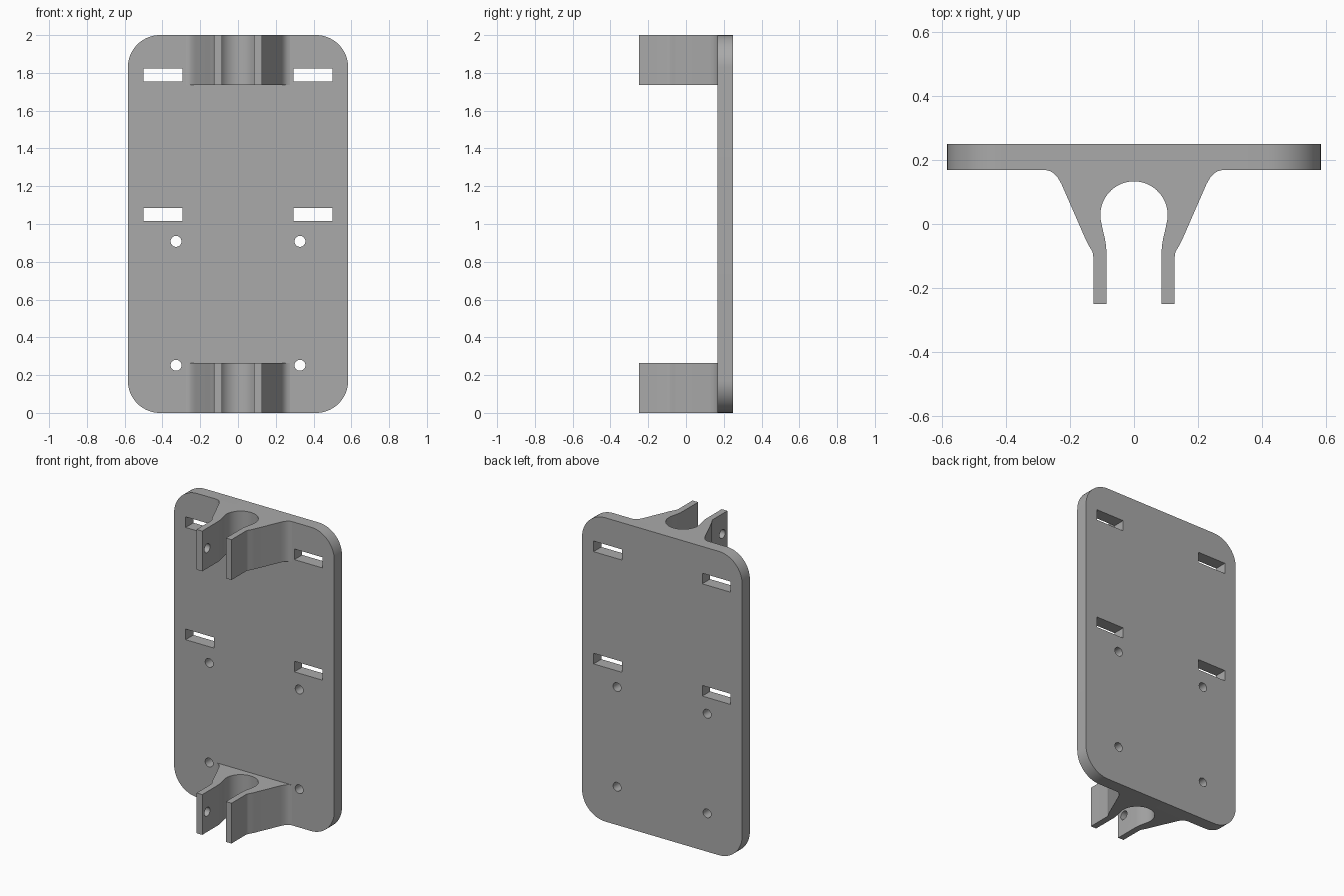
import bpy, bmesh
from math import sin, cos, radians, pi
from mathutils import Matrix, Vector

cube = bpy.data.objects.get("Cube")
if cube:
    bpy.data.objects.remove(cube, do_unlink=True)

# Single grey plastic
grey = bpy.data.materials.new("grey_plastic")
grey.use_nodes = True
colour = (0.4, 0.4, 0.4, 1)
grey.diffuse_color = colour
grey.node_tree.nodes["Principled BSDF"].inputs["Base Color"].default_value = colour


def prism(name, points, along):
    """Closed prism from a 3D outline pushed along a vector."""
    bm = bmesh.new()
    face = bm.faces.new([bm.verts.new(p) for p in points])
    pushed = bmesh.ops.extrude_face_region(bm, geom=[face])["geom"]
    bmesh.ops.translate(bm, vec=along,
                        verts=[v for v in pushed if isinstance(v, bmesh.types.BMVert)])
    bmesh.ops.recalc_face_normals(bm, faces=bm.faces)
    return finish(name, bm)


def finish(name, bm):
    mesh = bpy.data.meshes.new(name)
    bm.to_mesh(mesh)
    bm.free()
    mesh.materials.append(grey)
    obj = bpy.data.objects.new(name, mesh)
    bpy.context.collection.objects.link(obj)
    return obj


def box_cutter(center, size):
    bm = bmesh.new()
    bmesh.ops.create_cube(bm, size=1, matrix=Matrix.Translation(center) @ Matrix.Diagonal((*size, 1)))
    return finish("slot_cutter", bm)


def round_cutter(center, axis, depth, radius=0.029):
    bm = bmesh.new()
    turn = Matrix.Rotation(pi / 2, 4, axis)
    bmesh.ops.create_cone(bm, cap_ends=True, segments=32, radius1=radius, radius2=radius,
                          depth=depth, matrix=Matrix.Translation(center) @ turn)
    return finish("hole_cutter", bm)


def cut(obj, cutters):
    bpy.context.view_layer.objects.active = obj
    for cutter in cutters:
        cutter.hide_render = True
        mod = obj.modifiers.new("cut", 'BOOLEAN')
        mod.operation = 'DIFFERENCE'
        mod.solver = 'EXACT'
        mod.object = cutter
        bpy.ops.object.modifier_apply(modifier=mod.name)
        bpy.data.objects.remove(cutter, do_unlink=True)


def smooth(obj):
    bpy.ops.object.select_all(action='DESELECT')
    obj.select_set(True)
    bpy.context.view_layer.objects.active = obj
    bpy.ops.object.shade_smooth_by_angle(angle=radians(25))


# Back plate with rounded corners
half, front, back, corner = 0.583, 0.168, 0.249, 0.17
outline = []
for i, (sx, sz) in enumerate([(1, 1), (-1, 1), (-1, -1), (1, -1)]):
    for k in range(17):
        a = radians(90 * i + 90 * k / 16)
        outline.append((sx * (half - corner) + corner * cos(a), front,
                        1 + sz * (1 - corner) + corner * sin(a)))
plate = prism("back_plate", outline, Vector((0, back - front, 0)))

# Strap slots and screw holes through the plate
middle = (front + back) / 2
cutters = []
for side in (-1, 1):
    for z in (1.789, 1.05):
        cutters.append(box_cutter((side * 0.396, middle, z), (0.206, 0.3, 0.07)))
    for z in (0.908, 0.252):
        cutters.append(round_cutter((side * 0.328, middle, z), 'X', 0.3))
cut(plate, cutters)
smooth(plate)

# Half profile of the clamp: flared outside, straight arm, round bore
outer = [(0.275, front), (0.262, 0.165), (0.25, 0.158), (0.238, 0.145), (0.226, 0.124),
         (0.15, -0.05), (0.142, -0.066), (0.132, -0.082), (0.128, -0.092), (0.127, -0.102),
         (0.127, -0.249)]
inner = [(0.086, -0.249), (0.086, -0.085), (0.0875, -0.066), (0.091, -0.045), (0.097, -0.02)]
bore = [(0.105 * cos(radians(a)), 0.028 + 0.105 * sin(radians(a))) for a in range(-15, 90, 7)]
right_half = outer + inner + bore
profile = right_half + [(0, 0.133)] + [(-x, y) for x, y in reversed(right_half)]

# Two clamps, each with a bolt hole in one arm only
height = 0.265
for name, base in (("lower_clamp", 0), ("upper_clamp", 2 - height)):
    clamp = prism(name, [(x, y, base) for x, y in profile], Vector((0, 0, height)))
    cut(clamp, [round_cutter((-0.107, -0.197, base + height / 2), 'Y', 0.1)])
    smooth(clamp)
